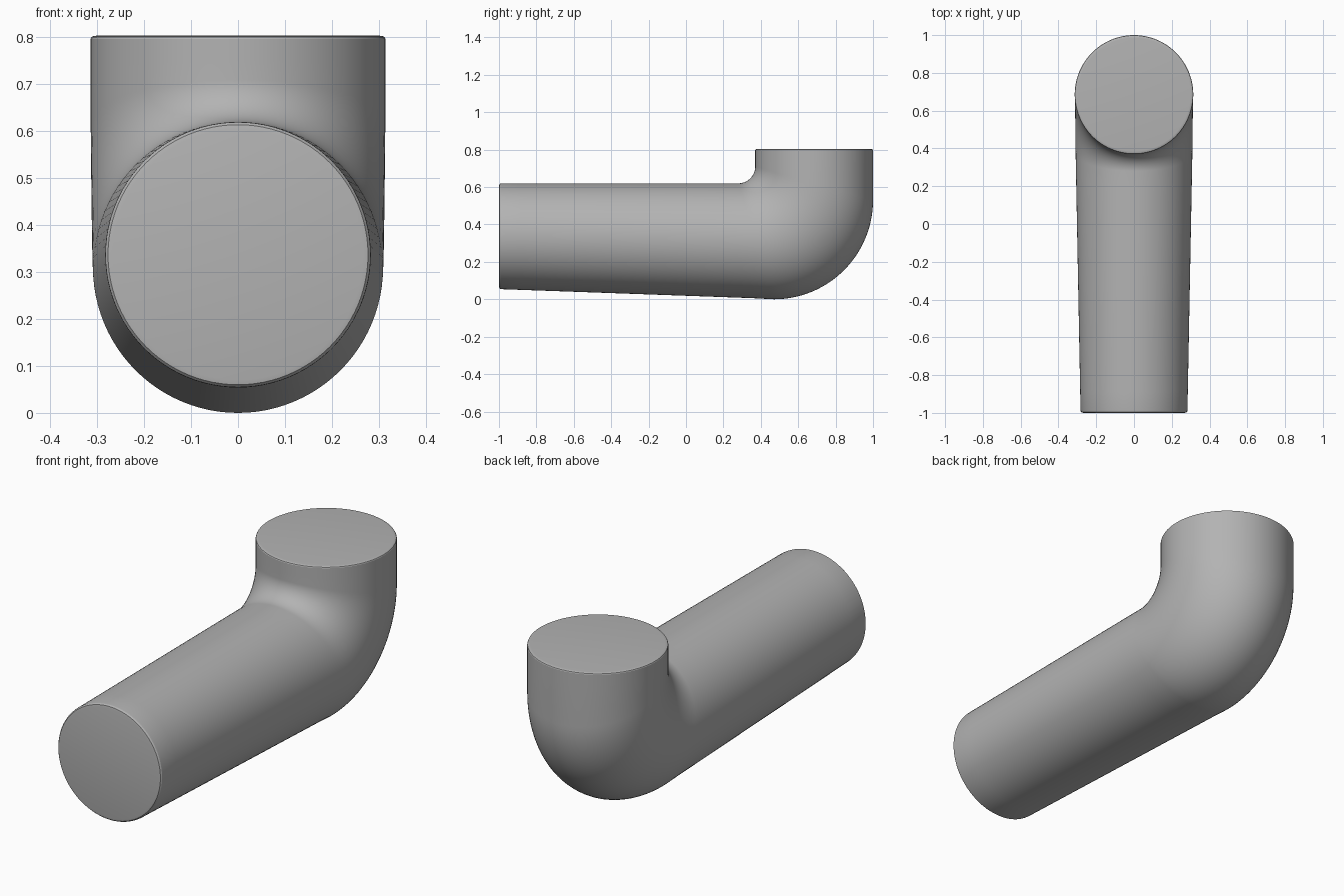
import bpy, bmesh
from math import sin, cos, pi, radians
from mathutils import Vector

cube = bpy.data.objects.get("Cube")
if cube:
    bpy.data.objects.remove(cube, do_unlink=True)

SIDES = 96
BEND_STEPS = 28

grey = bpy.data.materials.new("plain grey")
grey.use_nodes = True
grey.diffuse_color = (0.45, 0.45, 0.45, 1)
grey.node_tree.nodes["Principled BSDF"].inputs["Base Color"].default_value = (0.45, 0.45, 0.45, 1)

# Each station: inner (y, z) edge, outer (y, z) edge, half width in x
stations = []


def station(inner, outer, half_width, inset=0.0):
    a, b = Vector(inner), Vector(outer)
    step = (b - a).normalized() * inset
    stations.append((a + step, b - step, half_width - inset))


# Rounded front rim
for y, inset in ((-1.0, 0.016), (-0.998, 0.006), (-0.992, 0.001), (-0.985, 0.0)):
    station((y, 0.62), (y, 0.054), 0.283, inset)

# Long tapered arm
for i in range(1, 13):
    t = i / 13
    station((-0.985 + 1.265 * t, 0.62), (-0.985 + 1.455 * t, 0.054 - 0.052 * t),
            0.283 + 0.026 * t)

# Elbow: tight inner fillet, wide outer curve
for i in range(BEND_STEPS + 1):
    t = i / BEND_STEPS
    s, c = sin(t * pi / 2), cos(t * pi / 2)
    station((0.28 + 0.09 * s, 0.71 - 0.09 * c),
            (0.47 + 0.53 * s, 0.53 - 0.53 * c), 0.309 + 0.005 * t)

# Short upright neck and rounded top rim
for z, inset in ((0.75, 0.0), (0.797, 0.0), (0.801, 0.002), (0.803, 0.006), (0.804, 0.015)):
    station((0.37, z), (1.0, z), 0.314, inset)

# Loft the stations and close both ends
bm = bmesh.new()
rings = []
for inner, outer, half_width in stations:
    mid, half = (inner + outer) / 2, (inner - outer) / 2
    ring = []
    for k in range(SIDES):
        a = 2 * pi * k / SIDES
        p = mid + half * cos(a)
        ring.append(bm.verts.new((half_width * sin(a), p.x, p.y)))
    rings.append(ring)
for r0, r1 in zip(rings, rings[1:]):
    for k in range(SIDES):
        n = (k + 1) % SIDES
        bm.faces.new((r0[k], r0[n], r1[n], r1[k]))
bm.faces.new(rings[0])
bm.faces.new(rings[-1])
bmesh.ops.recalc_face_normals(bm, faces=bm.faces)

mesh = bpy.data.meshes.new("elbow_pipe")
bm.to_mesh(mesh)
bm.free()
mesh.materials.append(grey)
pipe = bpy.data.objects.new("elbow_pipe", mesh)
bpy.context.collection.objects.link(pipe)

bpy.ops.object.select_all(action="DESELECT")
pipe.select_set(True)
bpy.context.view_layer.objects.active = pipe
bpy.ops.object.shade_smooth_by_angle(angle=radians(25))
